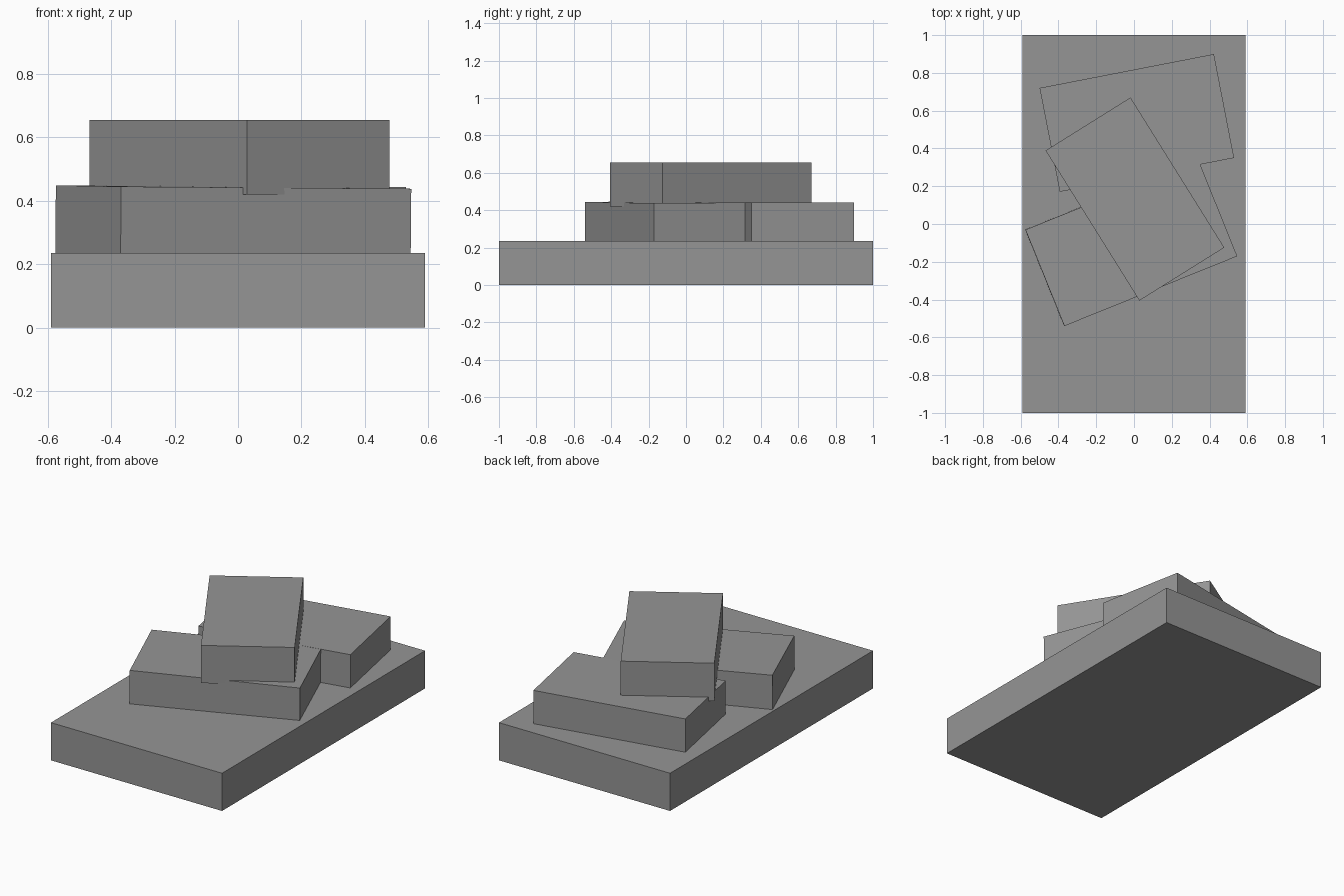
import bpy
from math import radians

if "Cube" in bpy.data.objects:
    bpy.data.objects.remove(bpy.data.objects["Cube"], do_unlink=True)

# Single stone colour
stone = bpy.data.materials.new("stone_grey")
stone.use_nodes = True
grey = (0.3, 0.3, 0.3, 1)
stone.diffuse_color = grey
stone.node_tree.nodes["Principled BSDF"].inputs["Base Color"].default_value = grey


def slab(name, size, centre, tilt=(0, 0), turn=0):
    """Flat-sided block, tilted slightly about x and y, then turned about z."""
    bpy.ops.mesh.primitive_cube_add(size=1, location=centre)
    block = bpy.context.object
    block.name = name
    block.scale = size
    block.rotation_euler = [radians(a) for a in (*tilt, turn)]
    block.data.materials.append(stone)
    return block


# Wide base with two overlapping slabs and one stacked on top
slab("base_slab", (1.18, 2, 0.235), (0, 0, 0.1175))
slab("back_slab", (0.94, 0.56, 0.235), (0.015, 0.535, 0.325), turn=11)
slab("front_slab", (0.987, 0.55, 0.235), (-0.015, -0.1, 0.3255), (0.4, 0.4), 22)
slab("top_slab", (0.937, 0.53, 0.235), (0.005, 0.132, 0.5375), turn=-58)
